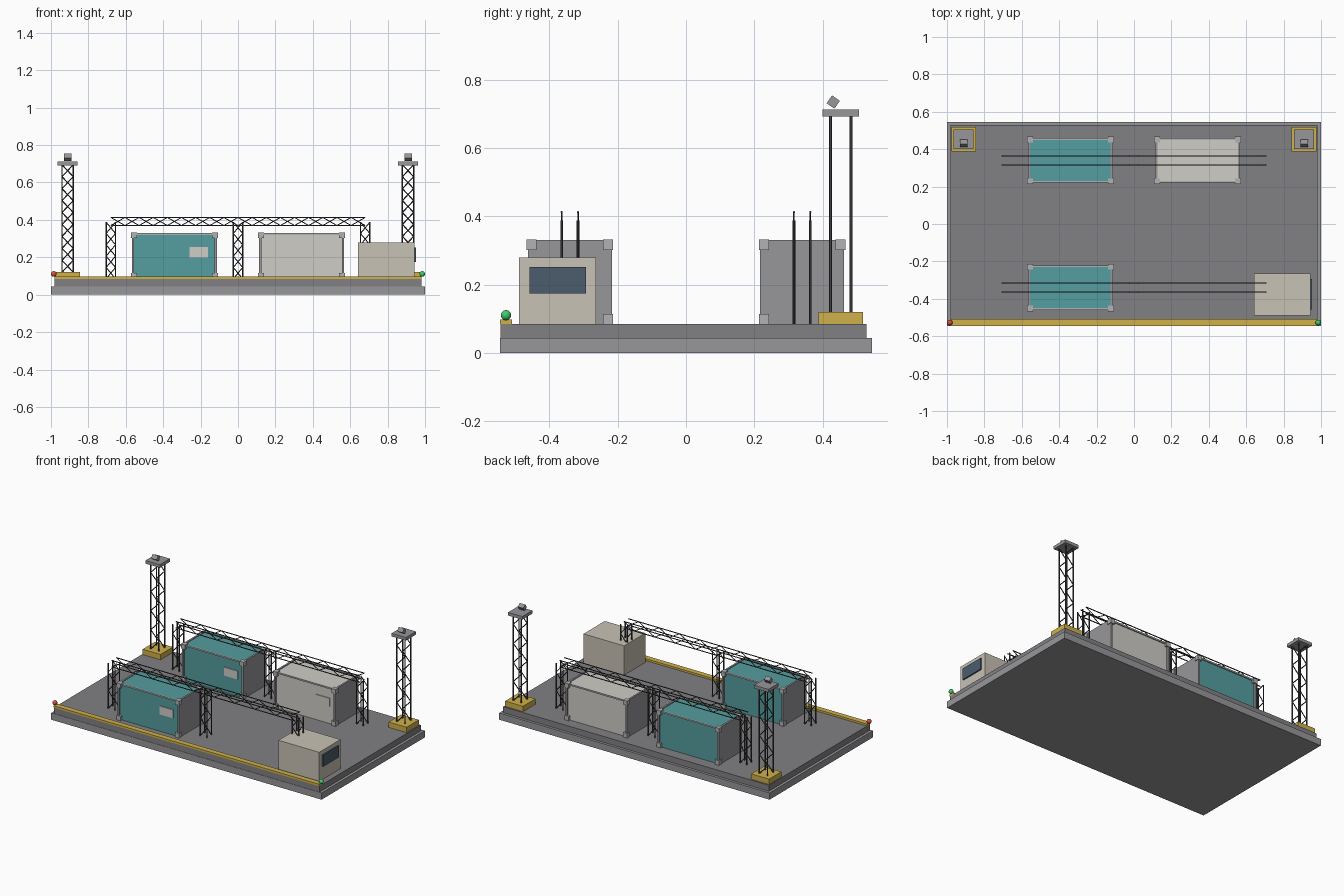
import bpy, bmesh
from math import radians
from mathutils import Vector, Matrix

if "Cube" in bpy.data.objects:
    bpy.data.objects.remove(bpy.data.objects["Cube"])


def material(name, rgb):
    m = bpy.data.materials.new(name)
    m.diffuse_color = (*rgb, 1)
    m.use_nodes = True
    m.node_tree.nodes["Principled BSDF"].inputs["Base Color"].default_value = m.diffuse_color
    return m


YELLOW = material("safety_yellow", (0.62, 0.44, 0.07))
TEAL = material("teal_paint", (0.09, 0.34, 0.35))
WHITE = material("pale_paint", (0.62, 0.61, 0.57))
CREAM = material("cabin_paint", (0.58, 0.54, 0.46))
DARK = material("dark_steel", (0.05, 0.05, 0.055))
DECK = material("deck_grey", (0.22, 0.22, 0.23))
STEEL = material("frame_grey", (0.31, 0.31, 0.33))
LIGHT = material("casting_grey", (0.45, 0.45, 0.46))
GLASS = material("window_glass", (0.07, 0.11, 0.15))
RED = material("red_lamp", (0.7, 0.08, 0.05))
GREEN = material("green_lamp", (0.05, 0.6, 0.15))


def finish(name, bm, mat):
    me = bpy.data.meshes.new(name)
    bm.to_mesh(me)
    bm.free()
    ob = bpy.data.objects.new(name, me)
    bpy.context.collection.objects.link(ob)
    if mat:
        me.materials.append(mat)
    return ob


def add_box(bm, lo, hi):
    lo, hi = Vector(lo), Vector(hi)
    m = Matrix.Translation((lo + hi) / 2) @ Matrix.Diagonal((*(hi - lo), 1))
    bmesh.ops.create_cube(bm, size=1, matrix=m)


def box(name, lo, hi, mat=None):
    bm = bmesh.new()
    add_box(bm, lo, hi)
    return finish(name, bm, mat)


def rod(bm, a, b, r):
    a, b = Vector(a), Vector(b)
    d = b - a
    m = Matrix.Translation((a + b) / 2) @ d.to_track_quat('Z', 'Y').to_matrix().to_4x4()
    bmesh.ops.create_cone(bm, cap_ends=True, segments=6, radius1=r, radius2=r,
                          depth=d.length, matrix=m)


def truss(bm, start, along, across, bays, r, flip):
    """Flat lattice: two chords joined by a zigzag."""
    s, l, w = Vector(start), Vector(along), Vector(across)
    rod(bm, s, s + l, r)
    rod(bm, s + w, s + w + l, r)
    for i in range(bays):
        k = (i + flip) % 2
        rod(bm, s + l * i / bays + w * k, s + l * (i + 1) / bays + w * (1 - k), r * 0.7)


# Platform
box("lower_slab", (-1, -0.545, 0), (1, 0.545, 0.045), STEEL)
box("upper_deck", (-0.982, -0.543, 0.045), (0.982, 0.528, 0.085), DECK)
box("safety_strip", (-0.982, -0.545, 0.085), (0.982, -0.509, 0.098), YELLOW)

# Edge lamps
for name, x, mat in (("red_marker_lamp", -0.985, RED), ("green_marker_lamp", 0.985, GREEN)):
    bm = bmesh.new()
    bmesh.ops.create_uvsphere(bm, u_segments=16, v_segments=10, radius=0.015,
                              matrix=Matrix.Translation((x, -0.527, 0.111)))
    for f in bm.faces:
        f.smooth = True
    finish(name, bm, mat)


# Containers
def container(name, cx, cy, mat):
    z0, z1 = 0.085, 0.331
    box(name + "_body", (cx - 0.217, cy - 0.112, z0), (cx + 0.217, cy + 0.112, 0.326), mat)
    frames, corners, rails = bmesh.new(), bmesh.new(), bmesh.new()
    for sx in (-1, 1):
        xs = sorted((cx + sx * 0.215, cx + sx * 0.227))
        add_box(frames, (xs[0], cy - 0.123, z0), (xs[1], cy + 0.123, z1))
        for sy in (-1, 1):
            xc, yc = sorted((cx + sx * 0.201, cx + sx * 0.232)), sorted((cy + sy * 0.097, cy + sy * 0.127))
            for z in (z0, z1 - 0.029):
                add_box(corners, (xc[0], yc[0], z), (xc[1], yc[1], z + 0.03))
    for sy in (-1, 1):
        yr = sorted((cy + sy * 0.110, cy + sy * 0.119))
        add_box(rails, (cx - 0.216, yr[0], z1 - 0.012), (cx + 0.216, yr[1], z1 - 0.002))
    finish(name + "_end_frames", frames, STEEL)
    finish(name + "_corner_castings", corners, LIGHT)
    finish(name + "_top_rails", rails, LIGHT)
    box(name + "_side_plate", (cx + 0.08, cy - 0.118, 0.2), (cx + 0.18, cy - 0.111, 0.256), WHITE)


container("rear_left_container", -0.34, 0.34, TEAL)
container("rear_right_container", 0.34, 0.34, WHITE)
container("front_left_container", -0.34, -0.34, TEAL)

# Gantries: two flat frames each, with mirrored bracing
for name, cy in (("front_gantry", -0.34), ("rear_gantry", 0.34)):
    bm = bmesh.new()
    for k, y in enumerate((cy - 0.024, cy + 0.024)):
        truss(bm, (-0.68, y, 0.37), (1.36, 0, 0), (0, 0, 0.043), 18, 0.0035, k)
        for x in (-0.68, 0, 0.68):
            truss(bm, (x - 0.025, y, 0.085), (0, 0, 0.303), (0.05, 0, 0), 5, 0.004, k)
    finish(name, bm, DARK)

# Light towers
for side, cx in (("left", -0.911), ("right", 0.909)):
    cy = 0.453
    box(side + "_tower_base", (cx - 0.066, cy - 0.065, 0.085), (cx + 0.066, cy + 0.065, 0.121), YELLOW)
    bm = bmesh.new()
    for k, y in enumerate((cy - 0.03, cy + 0.03)):
        truss(bm, (cx - 0.03, y, 0.12), (0, 0, 0.575), (0.06, 0, 0), 9, 0.0045, k)
    finish(side + "_tower_mast", bm, DARK)
    box(side + "_tower_platform", (cx - 0.053, cy - 0.053, 0.692), (cx + 0.053, cy + 0.053, 0.713), STEEL)
    lamp = box(side + "_floodlight", (-0.02, -0.014, -0.014), (0.02, 0.014, 0.014), STEEL)
    lamp.location = (cx, 0.431, 0.735)
    lamp.rotation_euler.x = radians(-35)

# Control cabin
box("control_cabin", (0.642, -0.489, 0.085), (0.943, -0.264, 0.28), CREAM)
box("cabin_window", (0.938, -0.458, 0.175), (0.952, -0.293, 0.252), GLASS)
